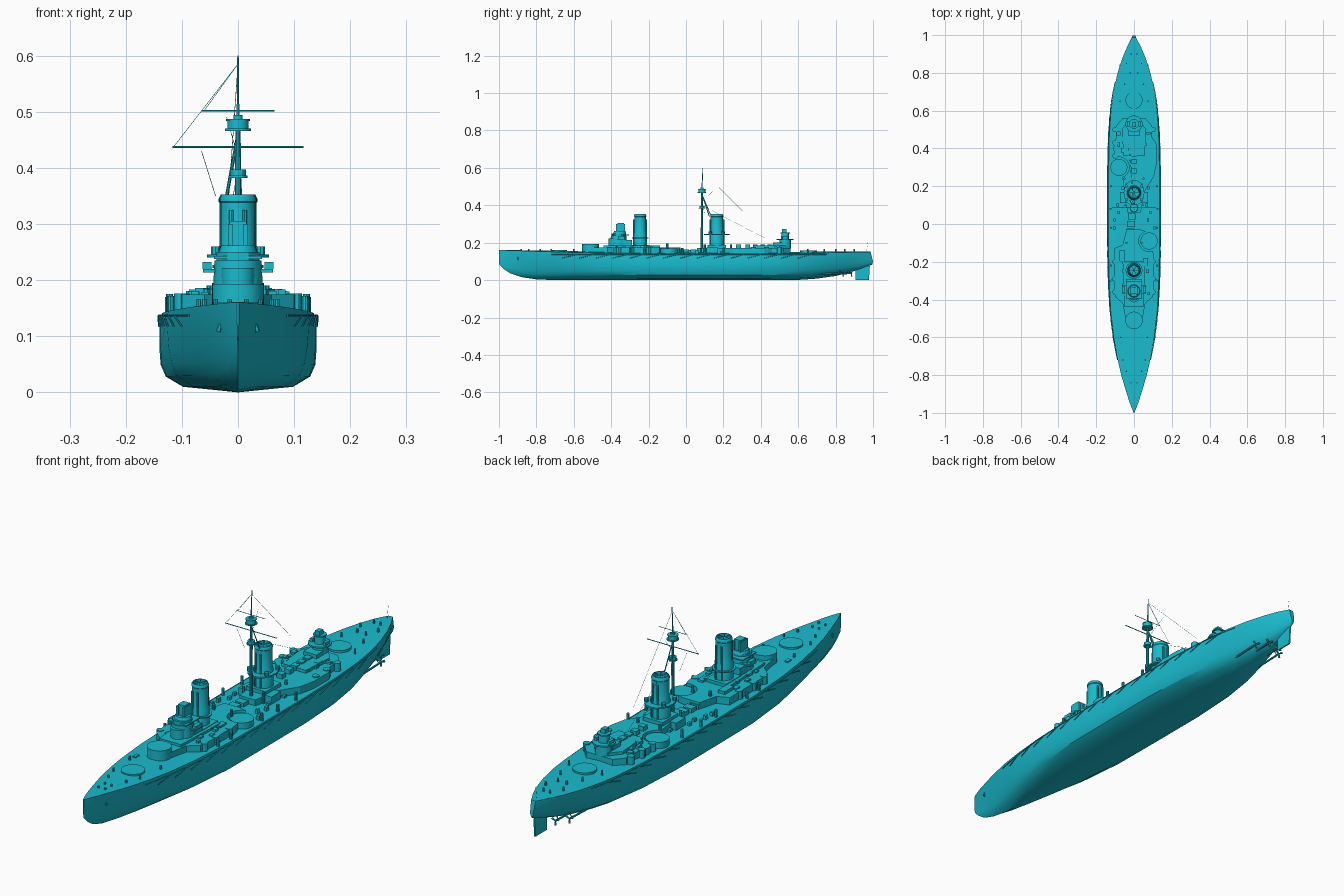
import bpy, bmesh, math, random
from mathutils import Vector, Matrix

random.seed(4)
mat = bpy.data.materials.new("teal_paint")
mat.diffuse_color = (0.01, 0.5, 0.62, 1)


def finish(name, bm, smooth=True):
    bmesh.ops.recalc_face_normals(bm, faces=bm.faces)
    me = bpy.data.meshes.new(name)
    bm.to_mesh(me)
    bm.free()
    ob = bpy.data.objects.new(name, me)
    bpy.context.collection.objects.link(ob)
    me.materials.append(mat)
    if smooth:
        bpy.ops.object.select_all(action='DESELECT')
        ob.select_set(True)
        bpy.context.view_layer.objects.active = ob
        bpy.ops.object.shade_smooth_by_angle(angle=math.radians(30))
    return ob


def add_cyl(bm, x, y, z0, z1, r, r2=None, seg=24, sy=1):
    m = Matrix.Translation((x, y, (z0 + z1) / 2)) @ Matrix.Diagonal((1, sy, 1, 1))
    bmesh.ops.create_cone(bm, cap_ends=True, segments=seg, radius1=r,
                          radius2=r if r2 is None else r2, depth=z1 - z0, matrix=m)


def add_box(bm, x, y, z0, sx, sy, h):
    m = Matrix.Translation((x, y, z0 + h / 2)) @ Matrix.Diagonal((sx, sy, h, 1))
    bmesh.ops.create_cube(bm, size=1, matrix=m)


def add_rod(bm, a, b, r, r2=None, seg=6):
    a, b = Vector(a), Vector(b)
    d = b - a
    m = Matrix.Translation((a + b) / 2) @ d.to_track_quat('Z', 'Y').to_matrix().to_4x4()
    bmesh.ops.create_cone(bm, cap_ends=True, segments=seg, radius1=r,
                          radius2=r if r2 is None else r2, depth=d.length, matrix=m)


def build(name, adder, items):
    bm = bmesh.new()
    for it in items:
        adder(bm, *it)
    return finish(name, bm)


def prism(name, outline, z0, z1):
    bm = bmesh.new()
    f = bm.faces.new([bm.verts.new((x, y, z0)) for x, y in outline])
    ext = bmesh.ops.extrude_face_region(bm, geom=[f])
    bmesh.ops.translate(bm, vec=(0, 0, z1 - z0),
                        verts=[v for v in ext['geom'] if isinstance(v, bmesh.types.BMVert)])
    return finish(name, bm, False)


def arc(cx, cy, r, a0, a1, n=10):
    return [(cx + r * math.cos(math.radians(a0 + (a1 - a0) * i / n)),
             cy + r * math.sin(math.radians(a0 + (a1 - a0) * i / n))) for i in range(n + 1)]


# Hull: lofted stations (y, half width, keel z, deck edge z, fullness)
stations = [(-1.0, .002, .085, .160, 0), (-.975, .012, .06, .16, 0), (-.94, .025, .036, .159, .05),
            (-.88, .044, .016, .157, .1), (-.8, .068, .004, .154, .22), (-.7, .092, 0, .151, .4),
            (-.6, .110, 0, .148, .6), (-.45, .128, 0, .145, .85), (-.25, .138, 0, .142, 1),
            (0, .140, 0, .141, 1), (.25, .140, 0, .141, 1), (.45, .136, 0, .142, .9),
            (.6, .125, .001, .143, .7), (.7, .111, .008, .145, .5), (.8, .088, .022, .147, .35),
            (.88, .062, .042, .149, .3), (.94, .036, .062, .151, .3), (.985, .010, .083, .151, .3)]
heights = [0, .07, .2, .35, .55, .9, 1]
full = [0, .70, .92, .985, 1, 1, .965]
sharp = [0, .2, .42, .57, .76, .96, 1]


def half_width(y):
    for a, b in zip(stations, stations[1:]):
        if a[0] <= y <= b[0]:
            return a[1] + (b[1] - a[1]) * (y - a[0]) / (b[0] - a[0])
    return .002


bm = bmesh.new()
rings = []
for y, w, zk, zd, f in stations:
    half = [(w * (s + (u - s) * f), zk + (zd - zk) * h) for h, u, s in zip(heights, full, sharp)]
    pts = half + [(0, zd + .06 * w)] + [(-x, z) for x, z in half[:0:-1]]
    # the counter stern leans aft towards its middle
    rings.append([bm.verts.new((x, y + (.015 * (1 - abs(z - .1) / .06) if y > .98 else 0), z))
                  for x, z in pts])
for a, b in zip(rings, rings[1:]):
    n = len(a)
    for i in range(n):
        bm.faces.new((a[i], a[(i + 1) % n], b[(i + 1) % n], b[i]))
bm.faces.new(rings[0])
bm.faces.new(rings[-1])
finish("hull", bm)

# Deckhouses with round notches beside the offset gun mounts
fore = [(-.045, -.5), (.045, -.5), (.06, -.42), (.10, -.385), (.107, -.33), (.107, -.17)] \
    + arc(.08, -.09, .055, 290, 110) + [(.035, -.03), (-.04, -.03), (-.06, -.11), (-.107, -.13),
                                       (-.107, -.33), (-.10, -.385), (-.06, -.42)]
prism("fore_deckhouse", fore, .13, .174)
aft = [(-.035, .06), (.035, .06), (.06, .18), (.105, .25), (.12, .32), (.12, .42), (.095, .46),
       (.095, .52), (.06, .56), (-.06, .56), (-.095, .52), (-.095, .46), (-.11, .40)] \
    + arc(-.08, .3, .055, 110, -70) + [(-.055, .2)]
prism("aft_deckhouse", aft, .13, .172)
prism("fore_upper_house", [(-.05, -.44), (.05, -.44), (.06, -.2), (-.06, -.2)], .17, .184)
prism("aft_upper_house", [(-.055, .36), (.055, .36), (.065, .5), (.03, .545), (-.03, .545), (-.065, .5)],
      .17, .184)

# Gun mount rings
build("gun_mount_rings", add_cyl, [
    (0, -.68, .14, .161, .045, .045, 32), (0, -.51, .14, .193, .046, .046, 32),
    (.08, -.09, .13, .168, .045, .045, 32), (-.08, .30, .13, .168, .045, .045, 32),
    (0, .655, .14, .158, .045, .045, 32)])

# Forward bridge and conning tower
build("bridge_tower", add_cyl, [
    (0, -.36, .17, .235, .045, .042, 12), (0, -.36, .235, .25, .038, .038, 12),
    (0, -.355, .25, .262, .034, .03, 12), (0, -.385, .18, .222, .03, .03, 16)])
build("bridge_platforms", add_box, [
    (0, -.345, .214, .125, .045, .006), (0, -.35, .238, .085, .09, .005),
    (0, -.315, .17, .085, .05, .045)]
    + [(s * .055, -.345, .22, .016, .035, .012) for s in (-1, 1)]
    + [(0, -.35, .26, .03, .035, .045), (-.014, -.35, .26, .008, .05, .04), (.014, -.35, .26, .008, .05, .04)])

# Funnels with casings, rims, hollow caps and steam pipes
for name, y, r in (("fore_funnel", -.245, .031), ("aft_funnel", .165, .033)):
    bm = bmesh.new()
    prof = [(r * 1.15, .16), (r * 1.15, .25), (r, .262), (r, .338), (r * 1.05, .34), (r * 1.05, .345),
            (r * .93, .353), (r * .85, .353), (r * .8, .30), (0, .30)]
    vs = [bm.verts.new((x, y, z)) for x, z in prof]
    es = [bm.edges.new(p) for p in zip(vs, vs[1:])]
    bmesh.ops.spin(bm, geom=vs + es, cent=(0, y, 0), axis=(0, 0, 1), angle=math.tau, steps=28)
    bmesh.ops.remove_doubles(bm, verts=bm.verts, dist=.0003)
    finish(name, bm)
    build(name + "_pipes", add_cyl, [(x, y + d, .17, .325, .004, .004, 8)
          for x in (-.012, .012) for d in (-r * 1.08, r * 1.08)])
    bm = bmesh.new()
    add_box(bm, 0, y, .15, .09, .1, .037)
    for k in range(3):
        a = math.pi * k / 3
        d = Vector((math.cos(a), math.sin(a), 0)) * r * .9
        add_rod(bm, Vector((0, y, .351)) - d, Vector((0, y, .351)) + d, .0012)
    finish(name + "_casing", bm)
build("funnel_platform", add_cyl, [(0, .165, .240, .246, .055, .055, 16, 1.25),
                                   (0, -.245, .222, .227, .045, .045, 16)])
build("searchlights", add_cyl, [(s * .04, .165 + d, .246, .26, .009, .009, 10)
                                for s in (-1, 1) for d in (-.035, .035)])

# Aft control tower
build("aft_tower", add_cyl, [(0, .53, .17, .215, .032, .03, 14), (0, .53, .214, .22, .045, .045, 14),
                             (0, .53, .22, .25, .022, .02, 12), (0, .53, .25, .255, .026, .026, 12)])
build("aft_tower_blocks", add_box, [(0, .525, .25, .02, .025, .022), (0, .49, .18, .06, .05, .02),
                                    (.03, .53, .22, .012, .03, .012), (-.03, .53, .22, .012, .03, .012)])

# Mast with tops, legs and yards
M = .085
build("mast", add_rod, [((0, M, .14), (0, M, .47), .007, .005, 10), ((0, M, .48), (0, M + .005, .6), .003, .0015),
                        ((0, M, .46), (-.022, M + .04, .34), .003), ((0, M, .46), (.006, M + .05, .34), .002)])
build("mast_tops", add_cyl, [(0, M, .466, .470, .023), (0, M, .470, .484, .019), (0, M, .484, .487, .021),
                             (0, M, .487, .494, .008), (0, M, .385, .397, .014, .014, 12), (0, M, .382, .386, .017)])
build("yards", add_rod, [((-.117, M, .437), (.117, M, .437), .0018), ((-.065, M, .502), (.065, M, .502), .0012)])

# Rigging and flag staff
top = (0, M + .003, .585)
build("rigging", add_rod, [(a, b, .0006, .0006, 3) for a, b in [
    (top, (-.115, M, .437)), (top, (-.06, M, .502)), (top, (-.02, .37, .30)),
    ((0, M, .40), (-.03, .42, .225)), ((-.02, .16, .49), (0, M, .42)),
    ((-.065, M, .43), (-.04, .1, .35)), ((0, .965, .15), (0, .972, .2))]])

# Deck clutter: boats, hatches, ventilators, skylights
items = [(0, y, .17, .026, .026, .02) for y in (.45, .41, .37, .33, .28)]
items += [(-.02 + .004 * i, y, .14, .04, .03, .024) for i, y in enumerate((-.04, .0, .04))]
items += [(s * .058, .14, .13, .032, .06, .045) for s in (-1, 1)]
items += [(-.062, -.17, .17, .03, .06, .016), (.062, -.2, .17, .024, .04, .012), (-.07, -.56, .14, .015, .025, .014)]
for s in (-1, 1):
    items += [(s * random.uniform(.05, .085), y, .17, random.uniform(.012, .022), random.uniform(.012, .03),
               random.uniform(.008, .016)) for y in (-.37, -.33, -.29, -.25, -.21, .39, .42, .45, .48)]
    items += [(s * random.uniform(.05, .11), y, .138, .012, .016, random.uniform(.014, .024))
              for y in (-.02, .02, .06, .10, .19)]
build("deck_boxes", add_box, items)
vents = []
for s in (-1, 1):
    vents += [(s * x, y, .135, h, .006, .006, 8) for x, y, h in
              ((.12, -.3, .172), (.122, -.22, .168), (.122, -.02, .172), (.124, .08, .17), (.122, .2, .175),
               (.04, -.1, .195), (.045, .1, .19), (.05, .24, .19))]
    vents += [(s * x, y, .14, .166, .004, .004, 8) for x, y in
              ((.015, -.88), (.015, -.84), (.04, -.78), (.06, -.72), (.07, -.6), (.02, .8), (.05, .74),
               (.04, .85), (.075, .65), (.015, .9))]
build("vents_and_bollards", add_cyl, vents)

# Casemate style sponsons along the deck house edges
build("sponsons", add_cyl, [(s * .1, y, .14, .176, .014, .014, 12)
                            for s in (-1, 1) for y in (-.36, -.29, -.2, .36, .43, .5)
                            ])

# Net booms, hull rails and anchors on both sides
booms, rails = [], []
for s in (-1, 1):
    for i in range(15):
        y = -.66 + i * .09
        booms.append(((s * (half_width(y) + .001), y, .118),
                      (s * (half_width(y + .07) + .002), y + .07, .136), .0018))
    for i in range(32):
        y0, y1 = -.72 + i * .046, -.72 + (i + 1) * .046
        rails.append(((s * (half_width(y0) + .0005), y0, .137), (s * (half_width(y1) + .0005), y1, .137), .002))
    booms.append(((s * .031, -.9, .122), (s * .035, -.9, .108), .004))
build("net_booms", add_rod, booms)
build("net_shelf", add_rod, rails)

# Rudder, propeller shafts and propellers
rudder = prism("rudder", [(.905, 0), (.978, 0), (.983, .075), (.93, .075), (.905, .055)], -.003, .003)
rudder.data.transform(Matrix(((0, 0, 1, 0), (1, 0, 0, 0), (0, 1, 0, 0), (0, 0, 0, 1))))
bm = bmesh.new()
for s in (-1, 1):
    for x, y in ((.028, .885), (.06, .84)):
        add_rod(bm, (s * x, .66, .03), (s * x, y, .036), .004, .004, 8)
        add_rod(bm, (s * x, y - .015, .036), (s * x * .6, y - .02, .07), .002)
        for k in range(3):
            a = math.tau * k / 3 + .5
            add_rod(bm, (s * x, y, .036), (s * x + .017 * math.cos(a), y, .036 + .017 * math.sin(a)), .002, .005)
finish("shafts_and_propellers", bm)
